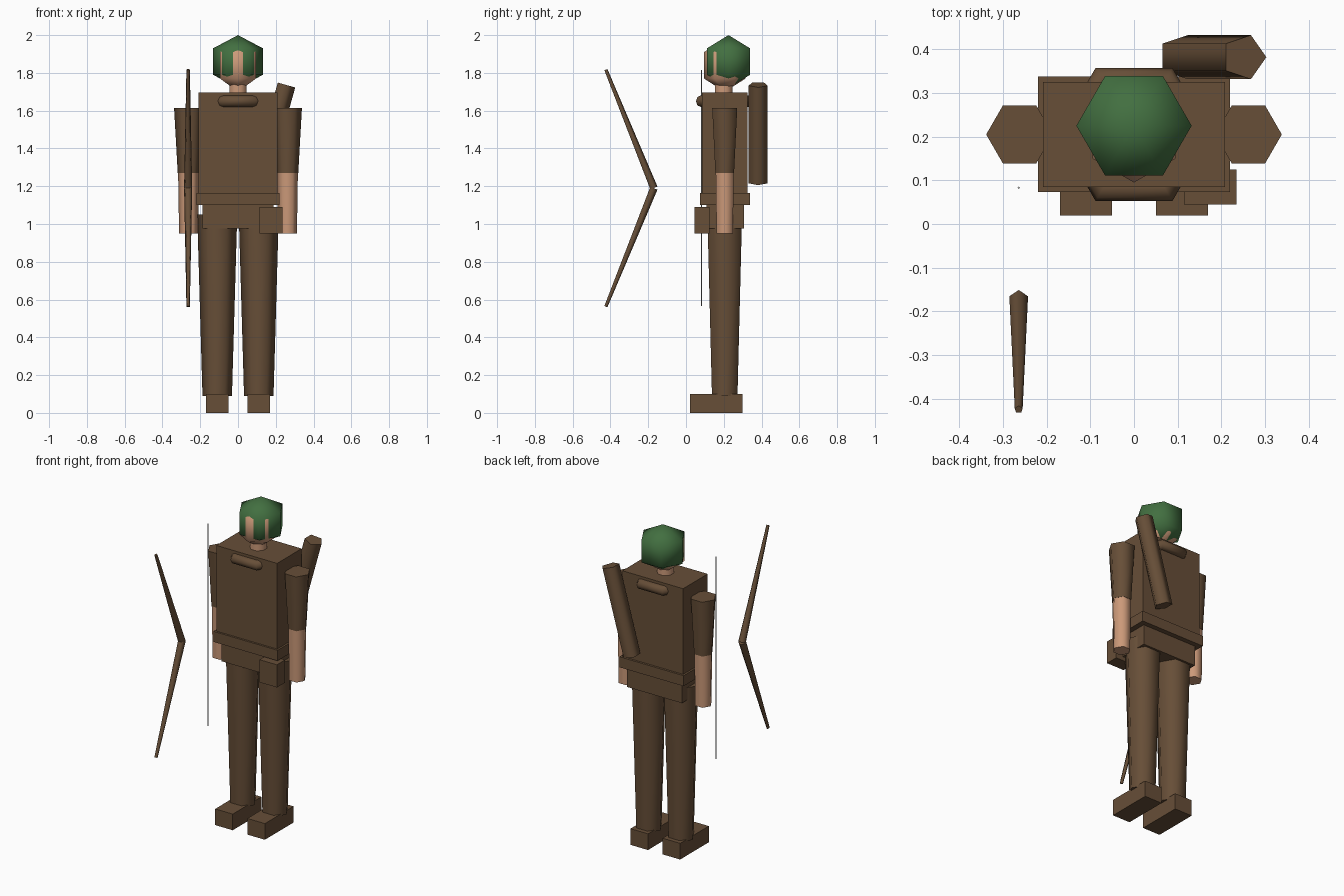
import bpy, bmesh, math
from mathutils import Vector

cube = bpy.data.objects.get("Cube")
if cube:
    bpy.data.objects.remove(cube, do_unlink=True)


def material(name, rgb):
    m = bpy.data.materials.new(name)
    m.use_nodes = True
    m.diffuse_color = (*rgb, 1)
    m.node_tree.nodes["Principled BSDF"].inputs["Base Color"].default_value = (*rgb, 1)
    return m


BROWN = material("leather brown", (0.135, 0.077, 0.039))
GREEN = material("forest green", (0.055, 0.16, 0.052))
SKIN = material("skin", (0.60, 0.32, 0.19))
GREY = material("string grey", (0.45, 0.45, 0.43))


def finish(name, bm, mat, smooth=True):
    bmesh.ops.remove_doubles(bm, verts=bm.verts, dist=1e-5)
    bmesh.ops.recalc_face_normals(bm, faces=bm.faces)
    for f in bm.faces:
        f.smooth = smooth
    me = bpy.data.meshes.new(name)
    bm.to_mesh(me)
    bm.free()
    me.materials.append(mat)
    if smooth:
        me.set_sharp_from_angle(angle=math.radians(75))
    ob = bpy.data.objects.new(name, me)
    bpy.context.collection.objects.link(ob)
    return ob


def box(name, mat, x, y, z):
    """Box from its (min, max) range on each axis."""
    bm = bmesh.new()
    bmesh.ops.create_cube(bm, size=1)
    for v in bm.verts:
        v.co = [(lo + hi) / 2 + c * (hi - lo) for c, (lo, hi) in zip(v.co, (x, y, z))]
    return finish(name, bm, mat, smooth=False)


def loft(name, mat, start, end, profile, sides=6, turn=0):
    """Polygon rings along a straight axis; profile holds (fraction, radius)."""
    a, b = Vector(start), Vector(end)
    d = (b - a).normalized()
    u = (Vector((1, 0, 0)) - d * d.x).normalized()
    w = d.cross(u)
    bm = bmesh.new()
    rings = []
    for t, r in profile:
        angles = [turn + math.tau * i / sides for i in range(sides)]
        rings.append([bm.verts.new(a.lerp(b, t) + r * (math.cos(k) * u + math.sin(k) * w))
                      for k in angles])
    for lower, upper in zip(rings, rings[1:]):
        for i in range(sides):
            j = (i + 1) % sides
            bm.faces.new((lower[i], lower[j], upper[j], upper[i]))
    if profile[0][1] > 0:
        bm.faces.new(rings[0])
    if profile[-1][1] > 0:
        bm.faces.new(rings[-1])
    return finish(name, bm, mat)


def tube(name, mat, start, end, r0, r1, sides=6, turn=0):
    return loft(name, mat, start, end, [(0, r0), (1, r1)], sides, turn)


MID = 0.205  # body centre in depth

# Torso, belt, hips and pouch
box("torso", BROWN, (-0.208, 0.208), (0.085, 0.325), (1.10, 1.695))
box("belt", BROWN, (-0.22, 0.22), (0.073, 0.338), (1.10, 1.165))
box("hips", BROWN, (-0.187, 0.187), (0.108, 0.308), (0.975, 1.10))
box("belt_pouch", BROWN, (0.115, 0.235), (0.045, 0.125), (0.95, 1.09))

# Limbs
for side, s in (("left", 1), ("right", -1)):
    box(side + "_foot", BROWN, sorted((s * 0.05, s * 0.17)), (0.02, 0.30), (0, 0.10))
    tube(side + "_leg", BROWN, (s * 0.11, MID, 0.09), (s * 0.11, MID, 1.05), 0.078, 0.106)
    tube(side + "_sleeve", BROWN, (s * 0.262, MID, 1.27), (s * 0.262, MID, 1.615), 0.057, 0.0765)
    tube(side + "_forearm", SKIN, (s * 0.262, MID, 0.95), (s * 0.262, MID, 1.27), 0.050, 0.055)

# Neck, head and hood
tube("neck", SKIN, (0, MID - 0.005, 1.67), (0, MID - 0.005, 1.78), 0.05, 0.05, 8, math.pi / 8)
ball = [(0, 0), (0.25, 1), (0.75, 1), (1, 0)]
loft("head", SKIN, (0, MID, 1.70), (0, MID, 1.98),
     [(t, r * 0.11) for t, r in ball], turn=math.pi / 2)
loft("hood", GREEN, (0, 0.225, 1.72), (0, 0.225, 2.0), [(t, r * 0.132) for t, r in ball])

# Six-sided ring collar, partly sunk in the torso
bm = bmesh.new()
rings = []
for i in range(6):
    k = math.tau * i / 6
    ring = []
    for j in range(8):
        p = math.tau * j / 8
        r = 0.145 + 0.031 * math.cos(p)
        ring.append(bm.verts.new((r * math.cos(k), MID + r * math.sin(k),
                                  1.65 + 0.031 * math.sin(p))))
    rings.append(ring)
for i in range(6):
    a, b = rings[i], rings[(i + 1) % 6]
    for j in range(8):
        n = (j + 1) % 8
        bm.faces.new((a[j], b[j], b[n], a[n]))
finish("collar", bm, BROWN)

# Tilted quiver on the back
tube("quiver", BROWN, (0.107, 0.382, 1.22), (0.252, 0.382, 1.737), 0.053, 0.053, 5)

# Bow and string
for part, s in (("upper", 1), ("lower", -1)):
    tube(part + "_bow_limb", BROWN, (-0.264, -0.172, 1.19), (-0.264, -0.425, 1.19 + s * 0.627),
         0.0225, 0.0095, 5, s * math.pi / 2)
tube("bow_string", GREY, (-0.264, 0.083, 0.565), (-0.264, 0.083, 1.815), 0.003, 0.003, 4)
